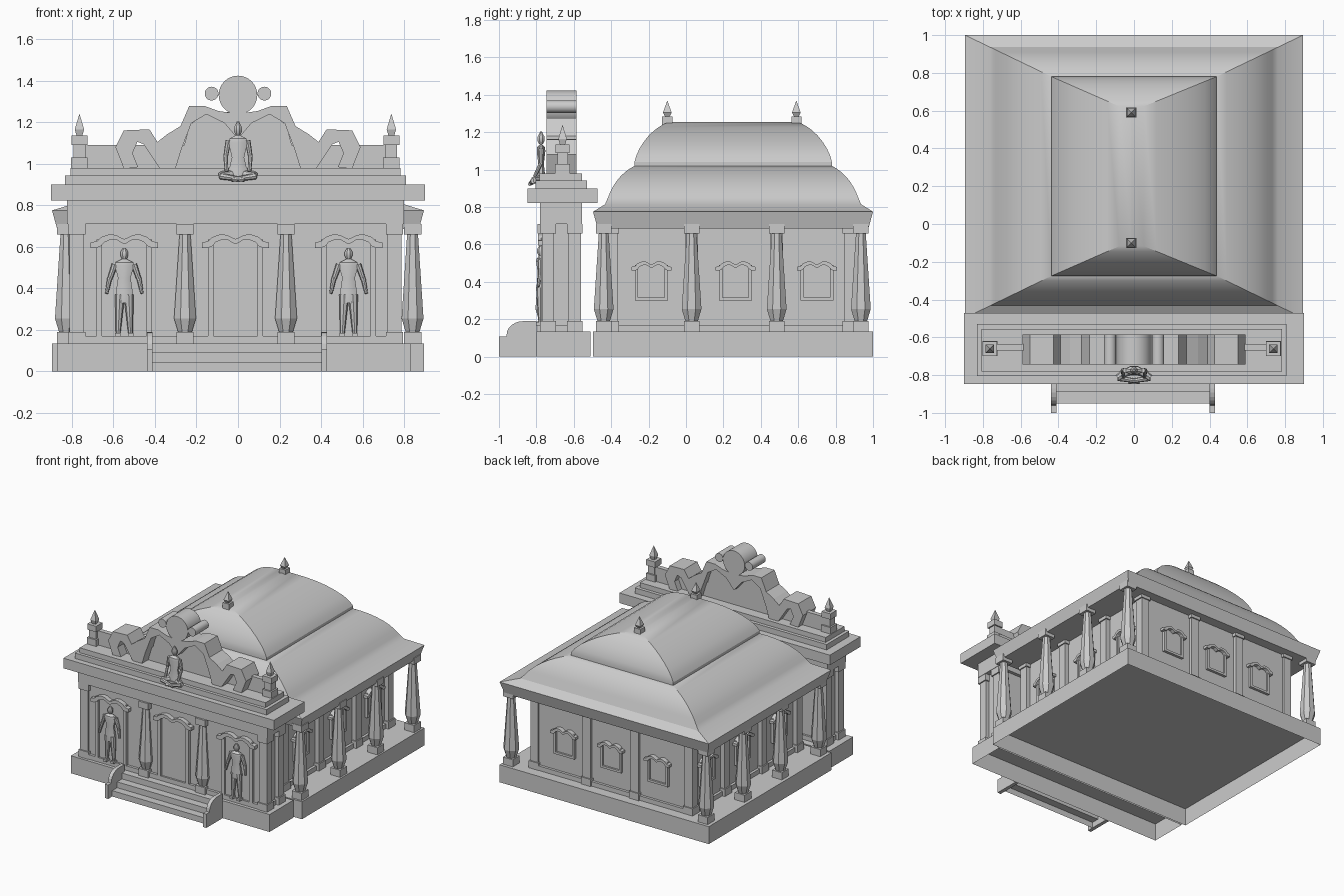
import bpy, bmesh, math
from mathutils import Matrix, Vector

if "Cube" in bpy.data.objects:
    bpy.data.objects.remove(bpy.data.objects["Cube"])

PI = math.pi
FLOOR = 0.135


def finish(name, bm, loc=(0, 0, 0), ang=0, smooth=False):
    bmesh.ops.recalc_face_normals(bm, faces=bm.faces[:])
    me = bpy.data.meshes.new(name)
    bm.to_mesh(me)
    bm.free()
    ob = bpy.data.objects.new(name, me)
    bpy.context.collection.objects.link(ob)
    ob.location = loc
    ob.rotation_euler = (0, 0, ang)
    if smooth:
        bpy.ops.object.select_all(action='DESELECT')
        ob.select_set(True)
        bpy.context.view_layer.objects.active = ob
        bpy.ops.object.shade_smooth_by_angle(angle=math.radians(32))
    return ob


def add_box(bm, x0, x1, y0, y1, z0, z1):
    m = Matrix.Translation(((x0 + x1) / 2, (y0 + y1) / 2, (z0 + z1) / 2))
    bmesh.ops.create_cube(bm, size=1, matrix=m @ Matrix.Diagonal((x1 - x0, y1 - y0, z1 - z0, 1)))


def box(name, *dims, hollow=False):
    bm = bmesh.new()
    add_box(bm, *dims)
    if hollow:  # open underside
        bm.normal_update()
        bmesh.ops.delete(bm, geom=[f for f in bm.faces if f.normal.z < -.5], context='FACES')
    return finish(name, bm)


def add_prism(bm, pts, y0, y1):
    # x-z outline extruded along y
    a = [bm.verts.new((x, y0, z)) for x, z in pts]
    b = [bm.verts.new((x, y1, z)) for x, z in pts]
    n = len(pts)
    bm.faces.new(a)
    bm.faces.new(b[::-1])
    for i in range(n):
        bm.faces.new((a[i], b[i], b[(i + 1) % n], a[(i + 1) % n]))


def add_loft(bm, rings):
    vs = [[bm.verts.new(p) for p in r] for r in rings]
    n = len(vs[0])
    bm.faces.new(vs[0][::-1])
    bm.faces.new(vs[-1])
    for a, b in zip(vs, vs[1:]):
        for i in range(n):
            bm.faces.new((a[i], a[(i + 1) % n], b[(i + 1) % n], b[i]))


def add_lathe(bm, prof, n=8, sy=1.0):
    add_loft(bm, [[(r * math.cos(2 * PI * (i + .5) / n), sy * r * math.sin(2 * PI * (i + .5) / n), z)
                   for i in range(n)] for r, z in prof])


def add_limb(bm, p, q, r0, r1, n=8):
    p, q = Vector(p), Vector(q)
    m = Matrix.Translation((p + q) / 2) @ (q - p).to_track_quat('Z', 'Y').to_matrix().to_4x4()
    bmesh.ops.create_cone(bm, cap_ends=True, segments=n, radius1=r0, radius2=r1, depth=(q - p).length, matrix=m)


def rect(x0, x1, y0, y1, z):
    return [(x0, y0, z), (x1, y0, z), (x1, y1, z), (x0, y1, z)]


def column(name, x, y):
    bm = bmesh.new()
    add_box(bm, -.042, .042, -.042, .042, FLOOR, .19)
    add_lathe(bm, [(.036, .19), (.057, .255), (.028, .665)])
    add_box(bm, -.042, .042, -.042, .042, .66, .71)
    finish(name, bm, (x, y, 0))


def pilaster(name, x, y):
    bm = bmesh.new()
    for r, z0, z1 in ((.042, FLOOR, .19), (.033, .19, .66), (.042, .66, .71)):
        add_box(bm, -r, r, -r, r, z0, z1)
    finish(name, bm, (x, y, 0))


def frame(name, loc, ang, w, z0, z1, hood, sill):
    # jambs, inner panel and scalloped hood on a wall facing local -y
    bm = bmesh.new()
    j = w * .2
    add_box(bm, -w + j, w - j, -.006, .01, z0, z1 - hood * .4)
    for s in (-1, 1):
        add_box(bm, *sorted((s * w, s * (w - j))), -.02, .01, z0, z1 - hood * .4)
    if sill:
        add_box(bm, -w, w, -.02, .01, z0, z0 + j)
    half = [(1, 0), (1, .4), (.82, .48), (.68, .8), (.45, 1), (.25, .95), (.1, .75)]
    k = w * 1.22
    top = [(x * k, z1 - hood + z * hood) for x, z in half] + [(0, z1 - hood * .35)]
    low = [(x * .86, z - hood * .38) for x, z in top[2:]]
    right = top + low[::-1] + [(k * .82, z1 - hood)]
    for s in (-1, 1):
        add_prism(bm, [(s * x, z) for x, z in right], -.035, .01)
    finish(name, bm, loc, ang)


# ---- plinths (open underneath) and entrance steps
box("hall_plinth", -.895, .895, -.497, 1, 0, FLOOR, hollow=True)
box("porch_plinth", -.87, .83, -.80, -.51, 0, FLOOR, hollow=True)
stair = [(-.95, 0), (-.95, .045), (-.89, .045), (-.89, .09), (-.83, .09), (-.83, FLOOR), (-.80, FLOOR)]
bm = bmesh.new()
ends = [[bm.verts.new((x, y, z)) for y, z in stair] for x in (-.415, .41)]
for i in range(len(stair) - 1):
    bm.faces.new((ends[0][i], ends[1][i], ends[1][i + 1], ends[0][i + 1]))
finish("entrance_steps", bm)
cheek = [(-1, 0), (-1, .107), (-.96, .107)] + [
    (-.87 - .09 * math.cos(t * PI / 12), .115 + .075 * math.sin(t * PI / 12)) for t in range(1, 7)
] + [(-.80, .19), (-.80, 0)]
for x in (-.425, .415):
    bm = bmesh.new()
    add_prism(bm, cheek, -.014, .014)
    finish("step_cheek", bm, (x, 0, 0), PI / 2)

# ---- hall walls, pilasters, columns, windows
WX, WY0, WY1 = .66, -.42, .90
box("hall_walls", -WX, WX, WY0, WY1, FLOOR, .71)
box("hall_skirting", -WX - .02, WX + .02, WY0 - .02, WY1 + .02, FLOOR, .17)
for s, cx in ((-1, -.828), (1, .84)):
    for y in (-.44, .03, .485, .935):
        column("hall_column", cx, y)
    for y in (-.40, .03, .485, .88):
        pilaster("side_pilaster", s * WX, y)
    for y in (-.185, .265, .70):
        frame("side_window", (s * WX, y, 0), s * PI / 2, .088, .30, .51, .05, True)
    pilaster("back_pilaster", s * .205, WY1 - .01)
for x in (-.40, 0, .40):
    frame("back_window", (x, WY1, 0), PI, .088, .30, .51, .05, True)


# ---- two-tier curved hip roof
def tier(v, z):
    return rect(-.895 + .458 * v, .895 - .458 * v, -.497 + .222 * v, 1 - .22 * v, z)


bm = bmesh.new()
rings = [rect(-.87, .87, -.472, .975, .685), tier(0, .775), tier(.29, .815)]
A0, A1 = math.radians(18), math.radians(70)
for i in range(1, 9):
    a = A0 + (A1 - A0) * i / 8
    f = (math.cos(A0) - math.cos(a)) / (math.cos(A0) - math.cos(A1))
    g = (math.sin(a) - math.sin(A0)) / (math.sin(A1) - math.sin(A0))
    rings.append(tier(.31 + .69 * f, .815 + .205 * g))
add_loft(bm, rings)
finish("lower_roof", bm, smooth=True)
bm = bmesh.new()
rings = []
for u, z in ((0, 1.015), (0, 1.042), (.05, 1.075), (.14, 1.112), (.26, 1.147), (.4, 1.18),
             (.55, 1.207), (.7, 1.228), (.85, 1.244), (.998, 1.255)):
    rings.append(rect(-.437 + .422 * u, .437 - .452 * u, -.275 + .185 * u, .78 - .185 * u, z))
add_loft(bm, rings)
finish("upper_roof", bm, smooth=True)
for y in (-.10, .59):
    bm = bmesh.new()
    add_box(bm, -.027, .027, -.027, .027, 1.24, 1.285)
    add_lathe(bm, [(.018, 1.285), (.033, 1.305), (.001, 1.368)], n=4)
    finish("roof_finial", bm, (-.015, y, 0))

# ---- porch body and stacked cornice
CX = -.012
box("porch_wall", CX - .77, CX + .77, -.755, -.58, FLOOR, .72)
box("porch_skirting", CX - .785, CX + .785, -.775, -.565, FLOOR, .17)
box("porch_frieze", CX - .81, CX + .81, -.78, -.555, .71, .825)
box("cornice_lower", -.90, .90, -.848, -.472, .822, .90)
box("cornice_middle", CX - .82, CX + .82, -.805, -.53, .90, .942)
box("cornice_upper", CX - .795, CX + .795, -.782, -.555, .942, .98)
for s in (-1, 1):
    column("porch_column", CX + s * .243, -.752)
    for y in (-.738, -.595):
        pilaster("porch_pilaster", CX + s * .765, y)
for x in (-.547, CX, .532):
    frame("porch_niche", (x, -.755, 0), 0, .133, .17, .66, .065, False)

# ---- parapet, scrolled crest, discs, pinnacles
box("parapet", CX - .74, CX + .74, -.67, -.635, .975, 1.09)
scroll = [(0, 1.24), (.094, 1.253), (.16, 1.277), (.235, 1.277), (.277, 1.18), (.34, 1.142), (.388, 1.104),
          (.426, 1.165), (.55, 1.16), (.59, 1.08), (.55, .978), (.48, .983), (.508, 1.05), (.484, 1.105),
          (.455, 1.094), (.378, .978), (.30, .978), (.272, 1.07), (.224, 1.195), (.152, 1.238),
          (.065, 1.195), (0, 1.118)]
for s in (-1, 1):
    bm = bmesh.new()
    add_prism(bm, [(s * x, z) for x, z in scroll], -.745, -.585)
    finish("crest_scroll", bm)
    bm = bmesh.new()
    add_prism(bm, [(0, .98), (s * .29, .98), (s * .23, 1.19), (s * .155, 1.24), (0, 1.23)], -.67, -.635)
    finish("crest_backing", bm)
for x, z, r in ((0, 1.33, .093), (-.127, 1.337, .033), (.127, 1.337, .033)):
    bm = bmesh.new()
    add_limb(bm, (x, -.745, z), (x, -.585, z), r, r, 32)
    finish("crest_disc", bm, smooth=True)
for x in (-.763, .738):
    bm = bmesh.new()
    add_box(bm, -.04, .04, -.04, .04, .975, 1.03)
    add_box(bm, -.028, .028, -.028, .028, 1.03, 1.09)
    add_box(bm, -.038, .038, -.038, .038, 1.09, 1.135)
    add_lathe(bm, [(.02, 1.135), (.032, 1.165), (.001, 1.238)], n=4)
    finish("pinnacle", bm, (x, -.66, 0))

# ---- standing niche statues
for x in (-.547, .532):
    bm = bmesh.new()
    add_lathe(bm, [(.04, .33), (.044, .38), (.033, .45), (.05, .51), (.046, .525), (.014, .54), (.013, .55)], sy=.5)
    add_lathe(bm, [(.012, .54), (.02, .557), (.02, .575), (.009, .592)])
    for s in (-1, 1):
        add_limb(bm, (s * .046, 0, .515), (s * .07, 0, .445), .015, .012)
        add_limb(bm, (s * .07, 0, .45), (s * .085, -.012, .375), .012, .008)
        add_limb(bm, (s * .021, 0, .37), (s * .03, 0, .18), .024, .011)
        add_box(bm, *sorted((s * .018, s * .044)), -.025, .015, .168, .185)
    finish("niche_statue", bm, (x, -.778, 0), smooth=True)

# ---- seated statue on the cornice
bm = bmesh.new()
add_lathe(bm, [(.05, .925), (.05, .96), (.032, 1.03), (.05, 1.10), (.045, 1.12), (.014, 1.135), (.013, 1.145)], sy=.5)
add_lathe(bm, [(.012, 1.138), (.021, 1.155), (.021, 1.175), (.012, 1.19), (.006, 1.203)])
for s in (-1, 1):
    add_limb(bm, (s * .03, 0, .945), (s * .085, -.04, .945), .025, .017)
    add_limb(bm, (s * .085, -.04, .94), (-s * .03, -.06, .922), .016, .01)
    add_limb(bm, (s * .046, 0, 1.112), (s * .06, 0, 1.03), .014, .011)
    add_limb(bm, (s * .06, 0, 1.035), (s * .055, -.035, .962), .011, .009)
finish("seated_statue", bm, (0, -.775, 0), smooth=True)
